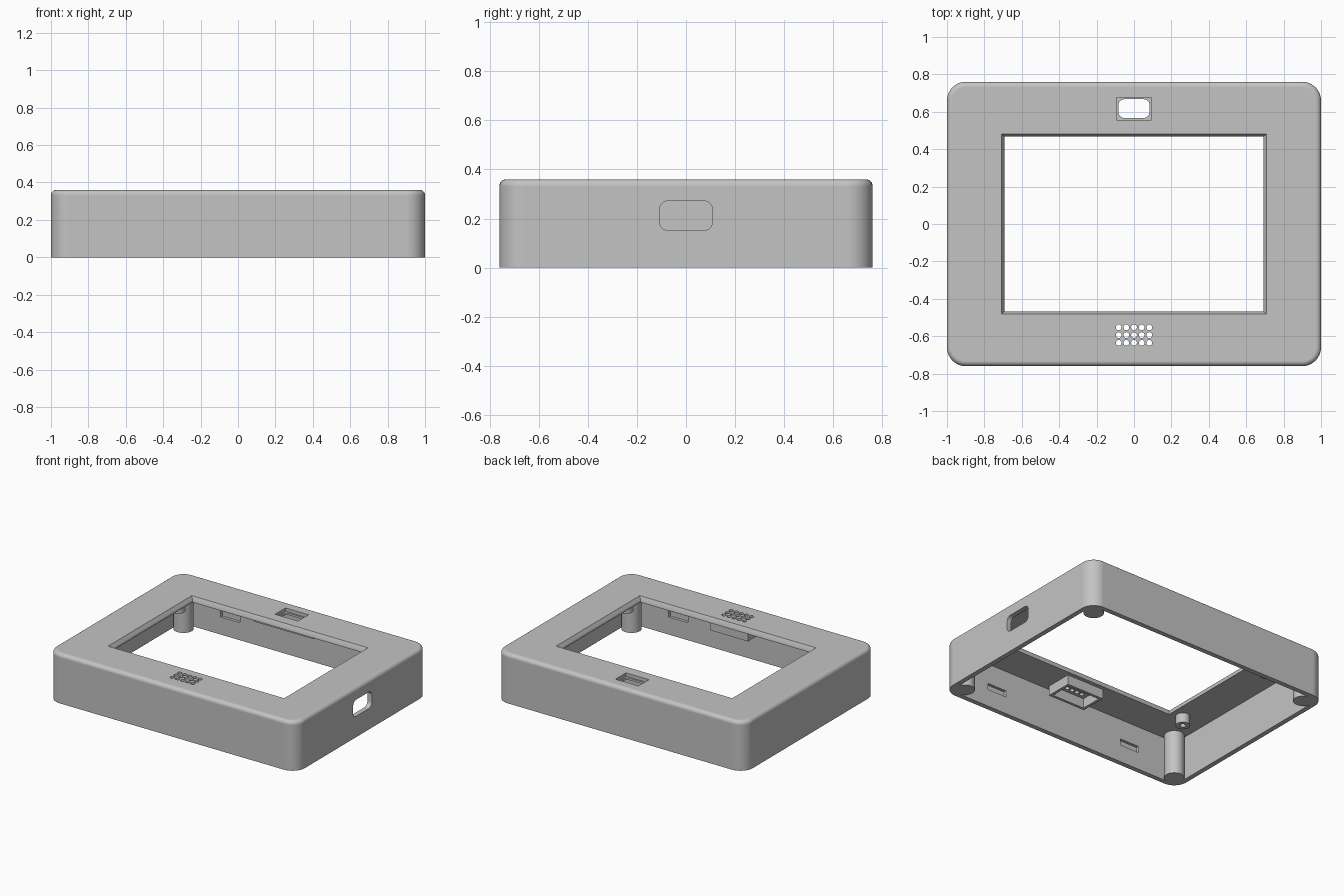
import bpy, bmesh, math

cube = bpy.data.objects.get("Cube")
if cube:
    bpy.data.objects.remove(cube, do_unlink=True)

grey = bpy.data.materials.new("plain_grey")
grey.use_nodes = True
grey.diffuse_color = (0.55, 0.55, 0.55, 1)
grey.node_tree.nodes["Principled BSDF"].inputs["Base Color"].default_value = (0.55, 0.55, 0.55, 1)

W, D, H = 2.0, 1.52, 0.36
WALL, PLATE, CORNER, FILLET = 0.035, 0.04, 0.1, 0.028
CEIL = H - PLATE


def rounded_rect(w, d, r, steps=8):
    """Outline of a rectangle, counter-clockwise, with optional round corners."""
    if r <= 0:
        return [(w/2, d/2), (-w/2, d/2), (-w/2, -d/2), (w/2, -d/2)]
    pts = []
    for q, (sx, sy) in enumerate([(1, 1), (-1, 1), (-1, -1), (1, -1)]):
        for i in range(steps + 1):
            a = math.pi / 2 * (q + i / steps)
            pts.append((sx * (w/2 - r) + r * math.cos(a), sy * (d/2 - r) + r * math.sin(a)))
    return pts


def loft(name, layers, x=0, y=0):
    """Closed solid through stacked outlines, given as (outline, z)."""
    bm = bmesh.new()
    rings = [[bm.verts.new((px + x, py + y, z)) for px, py in pts] for pts, z in layers]
    n = len(rings[0])
    for low, high in zip(rings, rings[1:]):
        for i in range(n):
            j = (i + 1) % n
            bm.faces.new((low[i], low[j], high[j], high[i]))
    bm.faces.new(rings[0][::-1])
    bm.faces.new(rings[-1])
    mesh = bpy.data.meshes.new(name)
    bm.to_mesh(mesh)
    bm.free()
    mesh.materials.append(grey)
    obj = bpy.data.objects.new(name, mesh)
    bpy.context.collection.objects.link(obj)
    return obj


def block(name, w, d, z0, z1, x=0, y=0, r=0):
    outline = rounded_rect(w, d, r)
    return loft(name, [(outline, z0), (outline, z1)], x, y)


def cylinder(name, r, z0, z1, x, y, sides=32):
    ring = [(r * math.cos(2 * math.pi * i / sides), r * math.sin(2 * math.pi * i / sides))
            for i in range(sides)]
    return loft(name, [(ring, z0), (ring, z1)], x, y)


def activate(obj):
    bpy.ops.object.select_all(action='DESELECT')
    obj.select_set(True)
    bpy.context.view_layer.objects.active = obj


def cut(obj, tool):
    mod = obj.modifiers.new("cut", 'BOOLEAN')
    mod.operation, mod.solver, mod.object = 'DIFFERENCE', 'EXACT', tool
    activate(obj)
    bpy.ops.object.modifier_apply(modifier=mod.name)
    bpy.data.objects.remove(tool, do_unlink=True)


def smooth(obj):
    activate(obj)
    bpy.ops.object.shade_smooth_by_angle(angle=math.radians(30))
    mod = obj.modifiers.new("weighted", 'WEIGHTED_NORMAL')
    mod.keep_sharp = True


# Outer shell with a rounded top edge
layers = [(rounded_rect(W, D, CORNER), 0)]
for k in range(7):
    a = math.pi / 2 * k / 6
    inset = FILLET * (1 - math.cos(a))
    layers.append((rounded_rect(W - 2*inset, D - 2*inset, CORNER - inset),
                   H - FILLET + FILLET * math.sin(a)))
shell = loft("case_shell", layers)

# Hollow inside, open at the bottom
cut(shell, block("cavity", W - 2*WALL, D - 2*WALL, -0.1, CEIL, r=CORNER - WALL))

# Screen opening with sloped rim
small, large = rounded_rect(1.385, 0.935, 0), rounded_rect(1.415, 0.96, 0)
cut(shell, loft("screen_cut", [(small, 0.2), (small, H - 0.025), (large, H), (large, H + 0.1)]))

# Sensor window: square recess above a rounded hole
cut(shell, block("window_recess", 0.185, 0.12, H - 0.025, H + 0.1, y=0.617))
cut(shell, block("window_hole", 0.165, 0.1, 0.2, H + 0.1, y=0.617, r=0.03))

# Speaker grille
for i in range(5):
    for j in range(3):
        cut(shell, cylinder("grille_hole", 0.0155, 0.2, H + 0.1,
                            (i - 2) * 0.041, -0.594 + (j - 1) * 0.041, 16))

# Cable port on the left wall
port = block("port_cut", 0.12, 0.215, -0.1, 0.1, r=0.035)
port.rotation_euler.y = math.pi / 2
port.location = (W / 2, 0, 0.212)
cut(shell, port)

# Clip slots inside the long walls
for sx in (-1, 1):
    for sy in (-1, 1):
        cut(shell, block("clip_slot", 0.155, 0.04, 0.127, 0.173,
                         sx * 0.57, sy * (D/2 - WALL)))
smooth(shell)

# Corner posts and hollow screen standoffs
for sx, side in ((-1, "right"), (1, "left")):
    for sy, end in ((-1, "front"), (1, "back")):
        smooth(cylinder(f"corner_post_{end}_{side}", 0.067, 0, CEIL + 0.01, sx * 0.9, sy * 0.66))
        x, y = sx * 0.78, sy * 0.43
        standoff = cylinder(f"standoff_{end}_{side}", 0.048, 0.25, CEIL + 0.01, x, y)
        cut(standoff, cylinder("screw_hole", 0.02, 0.2, CEIL, x, y, 16))
        smooth(standoff)


# Open frames under the grille and the window
def frame(name, w, d, z0, y, rim):
    obj = block(name, w, d, z0, CEIL + 0.005, y=y)
    cut(obj, block("frame_cut", w - 2*rim, d - 2*rim, z0 - 0.1, H, y=y))


frame("speaker_frame", 0.3, 0.195, 0.25, -0.595, 0.02)
frame("sensor_frame", 0.48, 0.185, 0.28, 0.617, 0.02)
